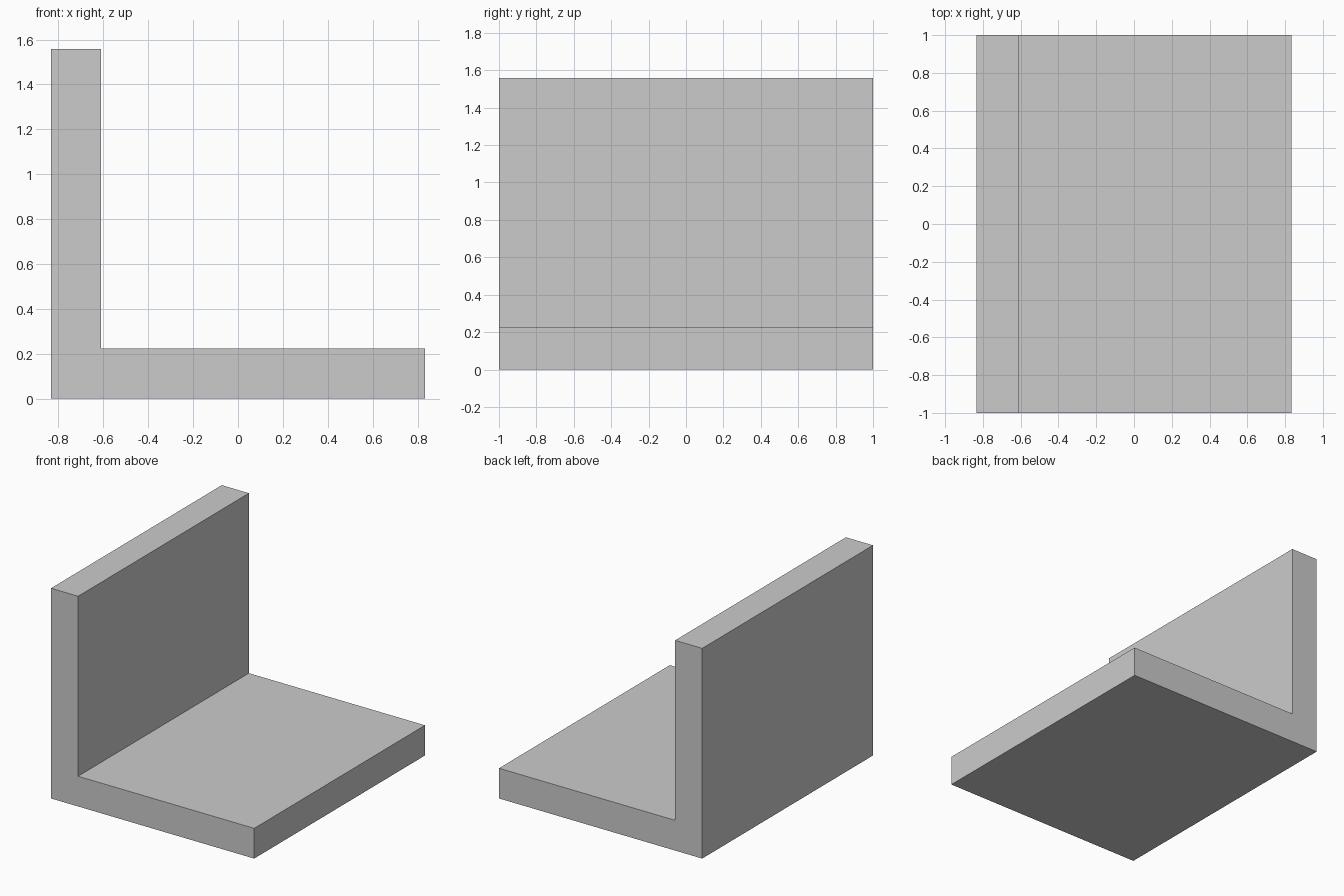
import bpy
import bmesh

if "Cube" in bpy.data.objects:
    bpy.data.objects.remove(bpy.data.objects["Cube"])

HALF_X, HALF_Y, HEIGHT = 0.833, 1.0, 1.558
WALL, BASE = 0.222, 0.224

# L-shaped side profile (x, z)
profile = [
    (-HALF_X, 0), (HALF_X, 0), (HALF_X, BASE),
    (-HALF_X + WALL, BASE), (-HALF_X + WALL, HEIGHT), (-HALF_X, HEIGHT),
]

# Angle bracket: profile extruded along y
bm = bmesh.new()
face = bm.faces.new([bm.verts.new((x, -HALF_Y, z)) for x, z in profile])
extruded = bmesh.ops.extrude_face_region(bm, geom=[face], use_keep_orig=True)
moved = [v for v in extruded["geom"] if isinstance(v, bmesh.types.BMVert)]
bmesh.ops.translate(bm, verts=moved, vec=(0, 2 * HALF_Y, 0))
bmesh.ops.recalc_face_normals(bm, faces=bm.faces)

mesh = bpy.data.meshes.new("angle_bracket")
bm.to_mesh(mesh)
bm.free()
bpy.context.collection.objects.link(bpy.data.objects.new("angle_bracket", mesh))
